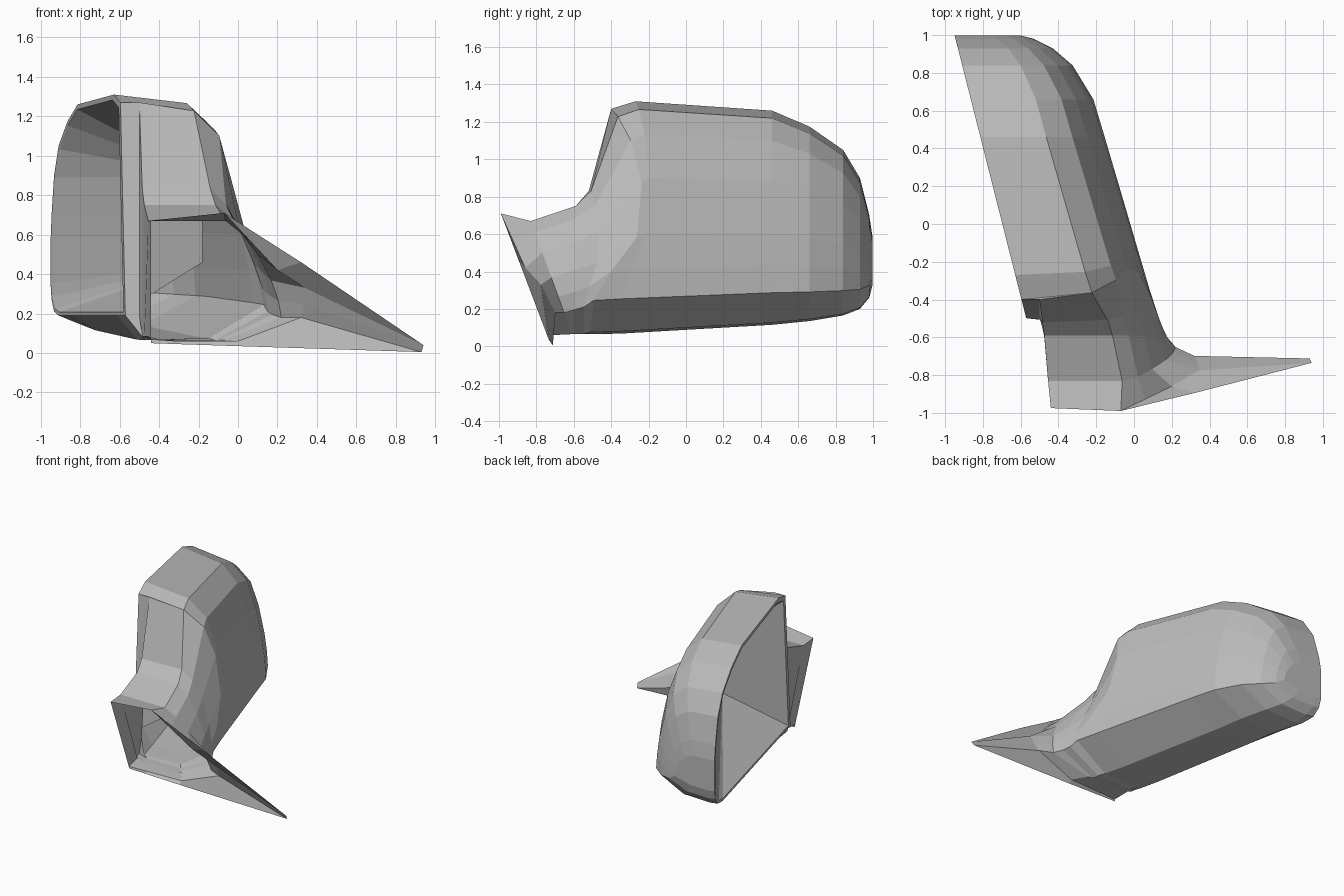
import bpy
import bmesh
from mathutils import Vector

old = bpy.data.objects.get("Cube")
if old:
    bpy.data.objects.remove(old, do_unlink=True)

grey = bpy.data.materials.new("plain_grey")
grey.use_nodes = True
grey.diffuse_color = (0.5, 0.5, 0.5, 1)
grey.node_tree.nodes["Principled BSDF"].inputs["Base Color"].default_value = (0.5, 0.5, 0.5, 1)

# Cross-sections running over the top, down the back and under (width, height fractions)
SHELL = [(0, 1), (0.53, 0.965), (0.74, 0.86), (0.86, 0.67), (0.95, 0.43),
         (0.985, 0.28), (1, 0.15), (0.6, 0.01), (0.14, 0)]
NECK = [(0, 1), (0.6, 1), (0.72, 0.9), (0.83, 0.72), (0.93, 0.5),
        (0.98, 0.33), (1, 0.19), (0.62, 0), (0.2, 0)]
# How far the back shoulder of the shell sweeps away from the neck
SWEEP = [0, 0.04, 0.12, 0.2, 0.2, 0.08, 0, 0, 0, 0]


def section(y_top, y_low, right, top, low, sweep=0, clamp=-2, profile=SHELL, edge=0.19):
    """One ring; its open edge lies on the slanted glass plane, ending at the edge height."""
    ring = []
    last = (0, max(edge - low, 0.01) / (top - low))
    for (u, v), s in zip(profile + [last], SWEEP):
        y = y_low + (y_top - y_low) * v
        left = -0.697 - 0.253 * y
        x = max(left + (right - left) * u, clamp) - 0.31 * s * sweep
        ring.append((x, y + s * sweep, low + (top - low) * v))
    return ring


def mount_ring(points):
    """Places outline points (x, z, setback) on the leaning mounting plane."""
    return [(x, -0.72 - 0.38 * z + back, z) for x, z, back in points]


def loft(name, rings, closed=False, cap_end=False, inward=False):
    bm = bmesh.new()
    rows = [[bm.verts.new(p) for p in ring] for ring in rings]
    n = len(rows[0])
    for a, b in zip(rows, rows[1:]):
        for i in range(n if closed else n - 1):
            j = (i + 1) % n
            bm.faces.new((a[i], a[j], b[j], b[i]))
    if cap_end:
        bm.faces.new(rows[-1])
    bmesh.ops.remove_doubles(bm, verts=bm.verts[:], dist=0.0005)
    bmesh.ops.recalc_face_normals(bm, faces=bm.faces[:])
    middle = sum((v.co for v in bm.verts), Vector()) / len(bm.verts)
    outward = sum(f.normal.dot(f.calc_center_median() - middle) * f.calc_area() for f in bm.faces)
    if (outward < 0) != inward:
        bmesh.ops.reverse_faces(bm, faces=bm.faces[:])
    mesh = bpy.data.meshes.new(name)
    bm.to_mesh(mesh)
    bm.free()
    mesh.materials.append(grey)
    obj = bpy.data.objects.new(name, mesh)
    bpy.context.scene.collection.objects.link(obj)


# Outer skin of the mirror housing, open toward the glass side
inner_end = (-0.40, -0.51, 0.13, 1.27, 0.065, 1)
housing = [section(*row) for row in [
    inner_end,
    (-0.27, -0.35, 0.08, 1.31, 0.068, 0.5),
    (0.46, 0.46, -0.155, 1.26, 0.115),
    (0.66, 0.66, -0.215, 1.175, 0.135),
    (0.84, 0.84, -0.325, 1.05, 0.165),
    (0.93, 0.93, -0.43, 0.9, 0.2),
    (0.98, 0.98, -0.53, 0.7, 0.26),
    (0.998, 0.998, -0.6, 0.58, 0.33),
]]
loft("mirror_housing", housing, cap_end=True)

# Rim and recessed cup, narrowing to a short upright edge deep inside
rim = [Vector(r[0]) for r in housing] + [Vector(r[-1]) for r in reversed(housing)]
centre = sum(rim, Vector()) / len(rim)
lip = [centre + (p - centre) * 0.96 for p in rim]
deep_edge = [(-0.18, -0.2, min(max(p.z, 0.46), 0.9)) for p in rim]
loft("inner_cup", [rim, lip, deep_edge], closed=True, inward=True)

# Hollow neck from the housing end to the mounting plane
mount = mount_ring([(-0.44, 0.67, 0), (-0.07, 0.71, 0), (0.06, 0.57, 0.01), (0.2, 0.42, 0.02),
                    (0.34, 0.33, 0.07), (0.335, 0.25, 0.08), (0.32, 0.18, 0.09), (0, 0.06, 0.03),
                    (-0.3, 0.06, 0.02), (-0.44, 0.07, 0)])
neck = [
    section(*inner_end),
    section(*inner_end, clamp=-0.5),
    section(-0.52, -0.55, 0.15, 0.83, 0.065, 0.3, -0.485, NECK, 0.085),
    section(-0.59, -0.6, 0.175, 0.75, 0.065, 0, -0.475, NECK, 0.085),
    section(-0.83, -0.61, 0.22, 0.67, 0.065, 0, -0.455, NECK, 0.085),
    mount,
]
loft("mounting_neck", neck, closed=True)

# Thin triangular sail panel around the neck opening
sail_edge = mount_ring([(-0.07, 0.71, 0), (0.1, 0.6, 0), (0.32, 0.46, 0), (0.94, 0.04, 0),
                        (0.94, 0.04, 0), (0.93, 0.005, 0.01), (0, 0.035, 0), (-0.3, 0.045, 0),
                        (-0.44, 0.05, 0)])
loft("sail_panel", [mount[1:], sail_edge])
